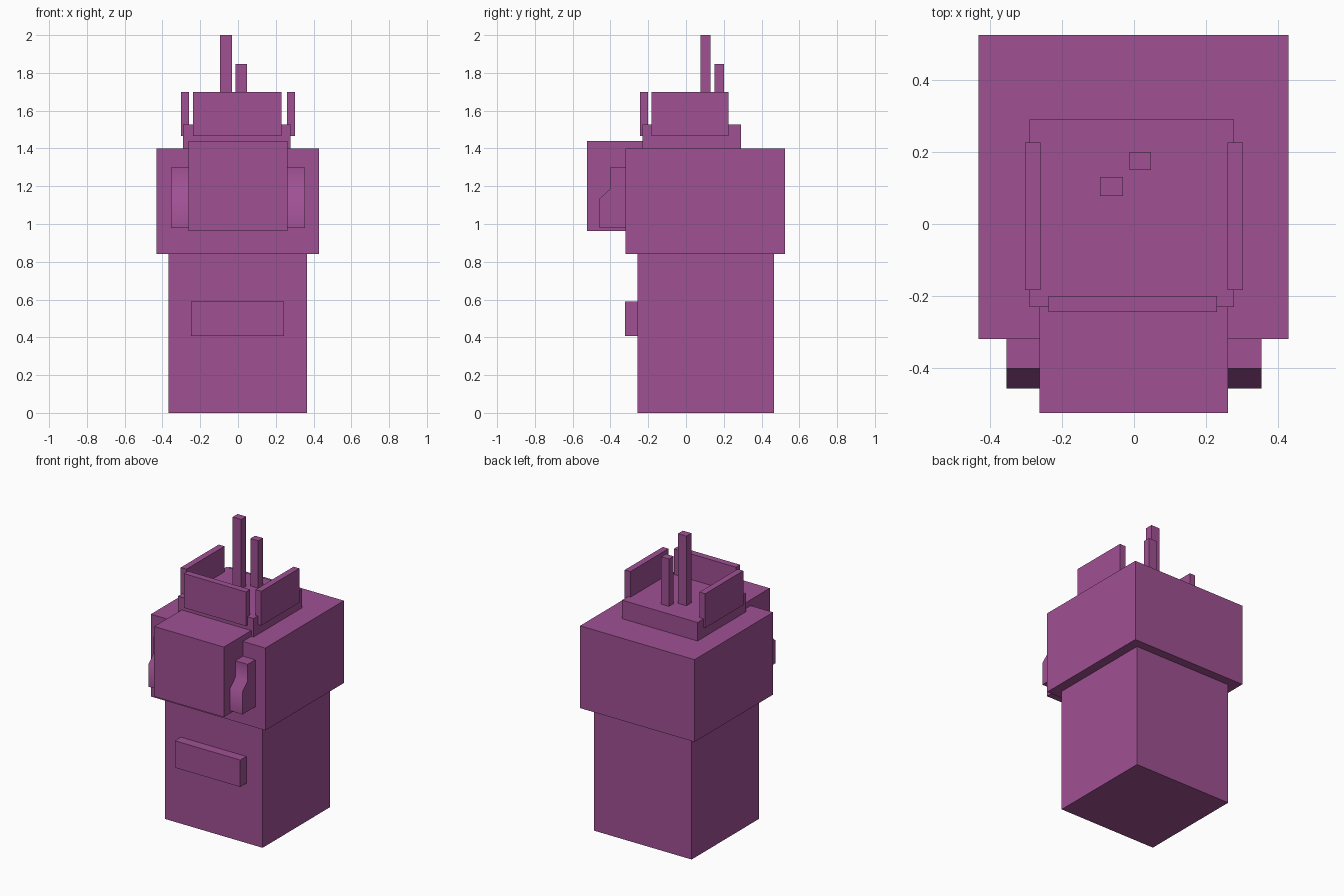
import bpy
import bmesh
import math

old = bpy.data.objects.get("Cube")
if old:
    bpy.data.objects.remove(old, do_unlink=True)

purple = bpy.data.materials.new("plum purple")
purple.use_nodes = True
colour = (0.35, 0.082, 0.295, 1)
purple.diffuse_color = colour
for node in purple.node_tree.nodes:
    if node.type == 'BSDF_PRINCIPLED':
        node.inputs["Base Color"].default_value = colour


def prism(name, x, profile):
    """Extrude a (y, z) side profile between two x positions."""
    bm = bmesh.new()
    face = bm.faces.new([bm.verts.new((x[0], y, z)) for y, z in profile])
    ext = bmesh.ops.extrude_face_region(bm, geom=[face])
    moved = [v for v in ext["geom"] if isinstance(v, bmesh.types.BMVert)]
    bmesh.ops.translate(bm, verts=moved, vec=(x[1] - x[0], 0, 0))
    bmesh.ops.recalc_face_normals(bm, faces=bm.faces)
    mesh = bpy.data.meshes.new(name)
    bm.to_mesh(mesh)
    bm.free()
    mesh.materials.append(purple)
    obj = bpy.data.objects.new(name, mesh)
    bpy.context.collection.objects.link(obj)
    return obj


def box(name, x, y, z):
    return prism(name, x, [(y[0], z[0]), (y[1], z[0]), (y[1], z[1]), (y[0], z[1])])


# Lower body and its front panel
box("lower_body", (-0.368, 0.366), (-0.258, 0.465), (0, 0.84))
box("front_panel", (-0.25, 0.243), (-0.323, -0.25), (0.406, 0.589))

# Wide upper body with the projecting front block
box("upper_body", (-0.432, 0.43), (-0.32, 0.525), (0.84, 1.40))
box("front_block", (-0.263, 0.261), (-0.525, -0.23), (0.963, 1.44))

# Raised collar on top, guard plates around it
box("collar", (-0.291, 0.278), (-0.23, 0.291), (1.39, 1.526))
box("front_guard", (-0.237, 0.231), (-0.244, -0.2), (1.467, 1.70))

# Paired side guards and stepped side lugs
lug_profile = [(-0.31, 0.98), (-0.457, 0.98), (-0.457, 1.135),
               (-0.402, 1.185), (-0.402, 1.30), (-0.31, 1.30)]
for side, s in (("left", 1), ("right", -1)):
    box(side + "_guard", (s * 0.26, s * 0.303), (-0.183, 0.226), (1.467, 1.70))
    lug = prism(side + "_lug", (s * 0.255, s * 0.354), lug_profile)
    lug.data.polygons.foreach_set("use_smooth", [True] * len(lug.data.polygons))
    lug.data.set_sharp_from_angle(angle=math.radians(60))

# Two square antennas
box("tall_antenna", (-0.095, -0.031), (0.078, 0.131), (1.5, 2.0))
box("short_antenna", (-0.012, 0.047), (0.15, 0.2), (1.5, 1.848))
